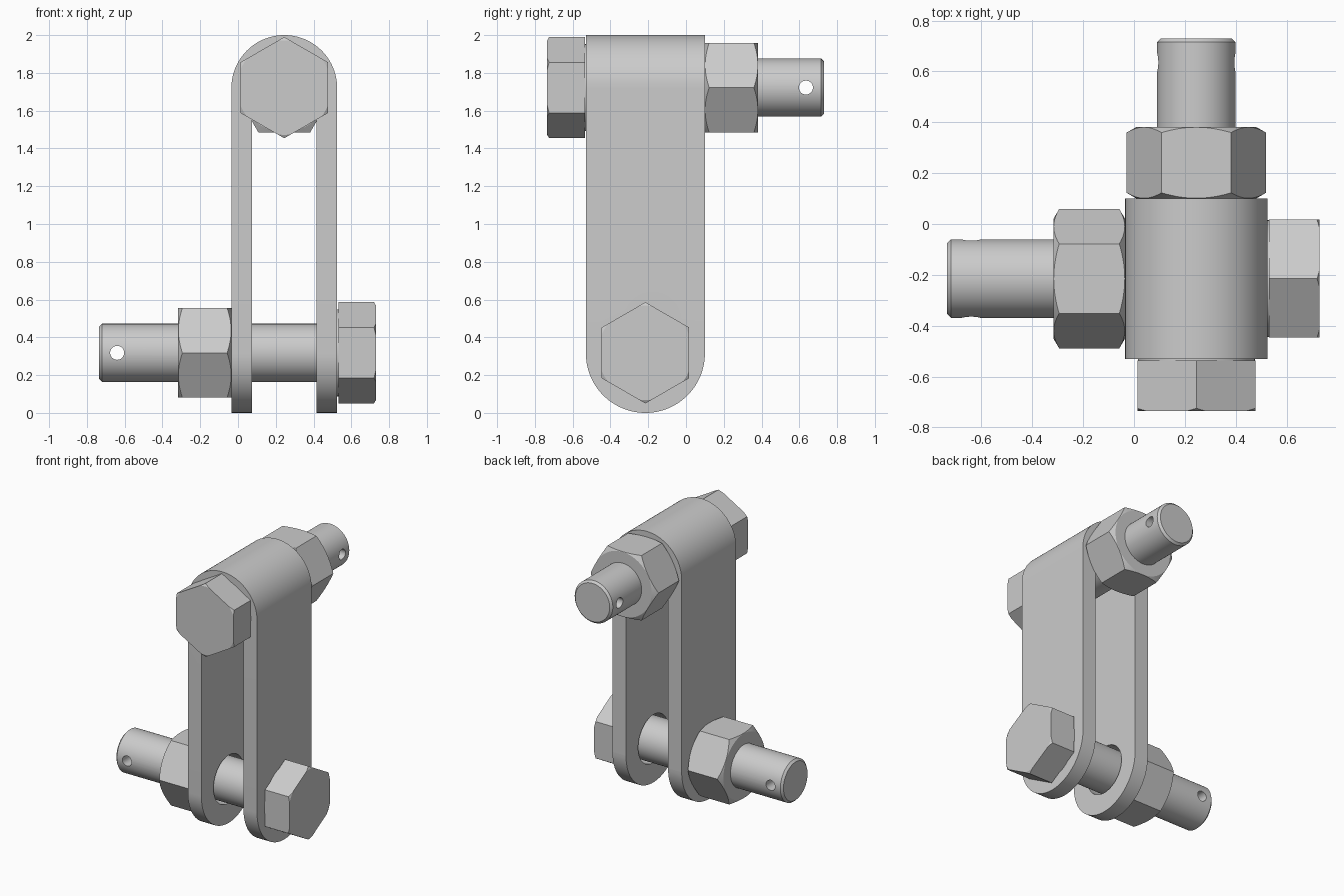
import bpy
import bmesh
from math import pi, cos, sin, radians
from mathutils import Matrix, Vector

if "Cube" in bpy.data.objects:
    bpy.data.objects.remove(bpy.data.objects["Cube"])

# One plain grey steel for everything
STEEL = (0.6, 0.6, 0.6, 1)
steel = bpy.data.materials.new("grey steel")
steel.use_nodes = True
steel.diffuse_color = STEEL
steel.node_tree.nodes["Principled BSDF"].inputs["Base Color"].default_value = STEEL


def make_object(name, bm):
    bmesh.ops.recalc_face_normals(bm, faces=bm.faces)
    mesh = bpy.data.meshes.new(name)
    bm.to_mesh(mesh)
    bm.free()
    mesh.materials.append(steel)
    obj = bpy.data.objects.new(name, mesh)
    bpy.context.collection.objects.link(obj)
    return obj


def lathe(name, profile, sides=96, phase=0.0):
    """Closed solid of revolution about z from (radius, height) pairs."""
    bm = bmesh.new()
    rings = [[bm.verts.new((r * cos(phase + 2 * pi * i / sides),
                            r * sin(phase + 2 * pi * i / sides), h))
              for i in range(sides)] for r, h in profile]
    for low, high in zip(rings, rings[1:]):
        for i in range(sides):
            j = (i + 1) % sides
            bm.faces.new((low[i], low[j], high[j], high[i]))
    bm.faces.new(rings[0])
    bm.faces.new(rings[-1])
    return make_object(name, bm)


def extrude(name, points, direction):
    """Prism from a flat outline."""
    bm = bmesh.new()
    face = bm.faces.new([bm.verts.new(p) for p in points])
    result = bmesh.ops.extrude_face_region(bm, geom=[face], use_keep_orig=True)
    moved = [g for g in result["geom"] if isinstance(g, bmesh.types.BMVert)]
    bmesh.ops.translate(bm, verts=moved, vec=direction)
    return make_object(name, bm)


def combine(obj, tool, operation):
    """Apply a boolean and discard the tool."""
    mod = obj.modifiers.new("cut", "BOOLEAN")
    mod.object, mod.operation, mod.solver = tool, operation, "EXACT"
    bpy.context.view_layer.update()
    graph = bpy.context.evaluated_depsgraph_get()
    mesh = bpy.data.meshes.new_from_object(obj.evaluated_get(graph))
    obj.modifiers.clear()
    obj.data = mesh
    bpy.data.objects.remove(tool)


def finish(obj):
    bpy.ops.object.select_all(action="DESELECT")
    obj.select_set(True)
    bpy.context.view_layer.objects.active = obj
    bpy.ops.object.shade_smooth_by_angle(angle=radians(20))


def arc(radius, start, end, steps=48):
    return [(radius * cos(start + (end - start) * i / steps),
             radius * sin(start + (end - start) * i / steps))
            for i in range(steps + 1)]


# Strap: U-shaped band, its legs rounded at the foot and bored for the lower bolt
CX, CY = 0.245, -0.215
TOP, LOW = 1.72, 0.315
OUTER, INNER, HALF_WIDTH = 0.28, 0.17, 0.315
band = [(CX + OUTER, 0)]
band += [(CX + x, TOP + z) for x, z in arc(OUTER, 0, pi)]
band += [(CX - OUTER, 0), (CX - INNER, 0)]
band += [(CX + x, TOP + z) for x, z in arc(INNER, pi, 0)]
band += [(CX + INNER, 0)]
strap = extrude("strap", [(x, CY - HALF_WIDTH, z) for x, z in band],
                Vector((0, 2 * HALF_WIDTH, 0)))

foot = [(CY + y, LOW + z) for y, z in arc(HALF_WIDTH, pi, 2 * pi)]
foot += [(CY + HALF_WIDTH + 0.1, LOW), (CY + HALF_WIDTH + 0.1, 2.1),
         (CY - HALF_WIDTH - 0.1, 2.1), (CY - HALF_WIDTH - 0.1, LOW)]
combine(strap, extrude("foot_shape", [(-1, y, z) for y, z in foot], Vector((2, 0, 0))),
        "INTERSECT")

bore = lathe("bore", [(0.175, -1), (0.175, 1)])
bore.matrix_world = Matrix.Translation((0, CY, 0.32)) @ Matrix.Rotation(pi / 2, 4, "Y")
combine(strap, bore, "DIFFERENCE")
finish(strap)


def bolt_set(prefix, frame, nut_start):
    """Bolt along local +z from the strap face at zero, with its nut."""
    # Head: hexagon with the outer corners turned off
    head = lathe(prefix + "_bolt_head", [(0.268, -0.205), (0.268, -0.006)], 6, pi / 2)
    combine(head, lathe("blank", [(0.25, -0.205), (0.285, -0.185), (0.285, 0)]),
            "INTERSECT")
    washer_face = lathe(prefix + "_bolt_washer_face", [(0.23, -0.01), (0.23, 0)])

    # Shank: chamfered tip and a cross hole for a split pin
    shank = lathe(prefix + "_bolt_shank",
                  [(0.154, -0.02), (0.154, 1.245), (0.139, 1.26)])
    hole = lathe("pin_hole", [(0.037, -0.3), (0.037, 0.3)], 32)
    hole.matrix_world = Matrix.Translation((0, 0, 1.165)) @ Matrix.Rotation(pi / 2, 4, "X")
    if prefix:
        hole.matrix_world = (Matrix.Translation((0, 0, 1.165))
                             @ Matrix.Rotation(pi / 2, 4, "Y"))
    combine(shank, hole, "DIFFERENCE")

    # Nut: hexagon with both ends chamfered
    end = nut_start + 0.282
    nut = lathe(prefix + "_nut", [(0.274, nut_start), (0.274, end)], 6)
    combine(nut, lathe("blank", [(0.235, nut_start), (0.285, nut_start + 0.029),
                                 (0.285, end - 0.029), (0.235, end)]), "INTERSECT")
    for part in (head, washer_face, shank, nut):
        part.matrix_world = frame
        finish(part)


# Upper bolt runs front to back, lower bolt runs left to right
upper = Matrix.Translation((CX, CY - HALF_WIDTH, 1.722)) @ Matrix.Rotation(-pi / 2, 4, "X")
lower = (Matrix.Translation((CX + OUTER, CY, 0.318))
         @ Matrix.Rotation(pi / 2, 4, "Z") @ Matrix.Rotation(-pi / 2, 4, "X"))
bolt_set("upper", upper, 2 * HALF_WIDTH)
bolt_set("lower", lower, 2 * OUTER)
